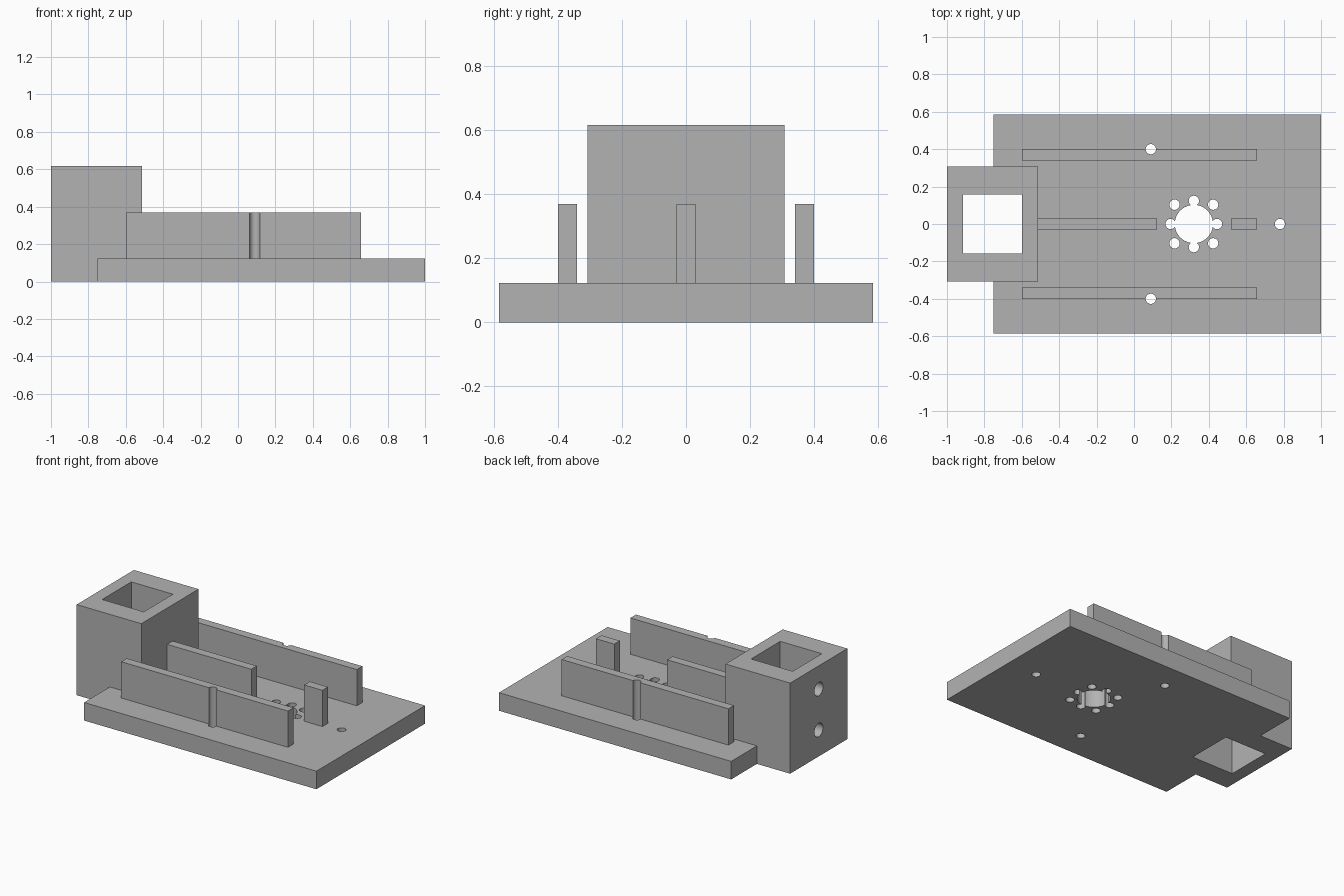
import bpy
import math

cube = bpy.data.objects.get("Cube")
if cube:
    bpy.data.objects.remove(cube, do_unlink=True)

grey = bpy.data.materials.new("plain_grey")
grey.use_nodes = True
grey.diffuse_color = (0.45, 0.45, 0.45, 1)
grey.node_tree.nodes["Principled BSDF"].inputs["Base Color"].default_value = grey.diffuse_color


def box(name, x, y, z):
    """Box from (min, max) pairs."""
    bpy.ops.mesh.primitive_cube_add(size=1, location=[(a + b) / 2 for a, b in (x, y, z)])
    ob = bpy.context.object
    ob.name = name
    ob.scale = [b - a for a, b in (x, y, z)]
    bpy.ops.object.transform_apply(location=True, rotation=False, scale=True)
    ob.data.materials.append(grey)
    return ob


def rod(location, radius, depth=2, rotation=(0, 0, 0), sides=32):
    """Cylindrical cutter."""
    bpy.ops.mesh.primitive_cylinder_add(vertices=sides, radius=radius, depth=depth,
                                        location=location, rotation=rotation)
    ob = bpy.context.object
    ob.name = "cutter"
    ob.data.materials.append(grey)
    return ob


def cut(target, cutter):
    """Subtract the cutter from the target, then remove it."""
    cutter.hide_render = True
    mod = target.modifiers.new("cut", 'BOOLEAN')
    mod.operation = 'DIFFERENCE'
    mod.solver = 'EXACT'
    mod.object = cutter
    bpy.ops.object.select_all(action='DESELECT')
    target.select_set(True)
    bpy.context.view_layer.objects.active = target
    bpy.ops.object.modifier_apply(modifier=mod.name)
    bpy.data.objects.remove(cutter, do_unlink=True)


PLATE_TOP = 0.123
RIB_TOP = 0.37
HUB_X = 0.32
HOLE = 0.0275
block_x, block_y = (-1, -0.513), (-0.308, 0.308)

# Base plate, notched around the block
plate = box("base_plate", (-0.75, 1), (-0.585, 0.585), (0, PLATE_TOP))
cut(plate, box("cutter", (-1.1, block_x[1]), block_y, (-1, 1)))

# Hub opening, ring of bolt holes and single holes
cut(plate, rod((HUB_X, 0, 0), 0.102, sides=64))
for i in range(8):
    a = i * math.pi / 4
    r = 0.146 if i % 2 else 0.124
    cut(plate, rod((HUB_X + r * math.cos(a), r * math.sin(a), 0), HOLE))
for x, y in ((0.78, 0), (0.09, 0.4), (0.09, -0.4)):
    cut(plate, rod((x, y, 0), HOLE))

# Hollow end block with two holes in its outer wall
block = box("hollow_block", block_x, block_y, (0, 0.617))
cut(block, box("cutter", (-0.914, -0.6), (-0.157, 0.157), (-1, 1)))
for z in (0.18, 0.459):
    cut(block, rod((-1, 0, z), 0.046, 0.4, (0, math.pi / 2, 0)))

# Side ribs, each with a half-round groove on its outer face
ribs = []
for name, side in (("left_rib", 1), ("right_rib", -1)):
    y = sorted((side * 0.34, side * 0.4))
    rib = box("back_rib" if side > 0 else "front_rib", (-0.6, 0.657), y, (PLATE_TOP, RIB_TOP))
    cut(rib, rod((0.09, side * 0.4, 0), HOLE))
    ribs.append(rib)

# Centre rib, interrupted around the hub
centre = box("centre_rib", (block_x[1], 0.657), (-0.03, 0.03), (PLATE_TOP, RIB_TOP))
cut(centre, rod((HUB_X, 0, 0), 0.2, sides=64))

# Smooth the round holes, keep corners crisp
bpy.ops.object.select_all(action='DESELECT')
for ob in [plate, block, centre] + ribs:
    ob.select_set(True)
bpy.context.view_layer.objects.active = plate
bpy.ops.object.shade_smooth_by_angle(angle=math.radians(30))
